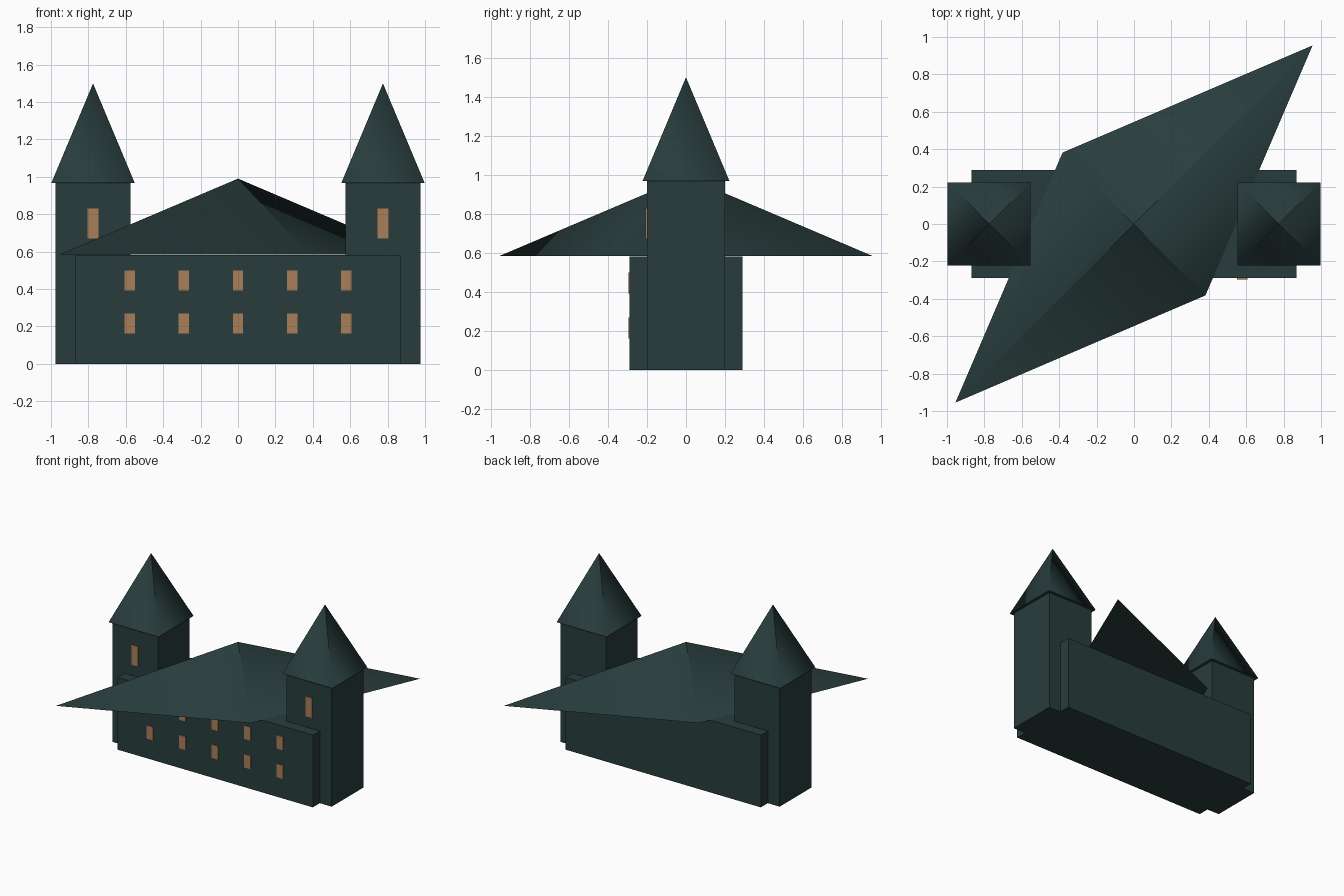
import bpy
import math
from mathutils import Vector

default = bpy.data.objects.get("Cube")
if default:
    bpy.data.objects.remove(default, do_unlink=True)


def make_material(name, rgb):
    mat = bpy.data.materials.new(name)
    mat.use_nodes = True
    mat.diffuse_color = (*rgb, 1)
    bsdf = mat.node_tree.nodes["Principled BSDF"]
    bsdf.inputs["Base Color"].default_value = (*rgb, 1)
    bsdf.inputs["Roughness"].default_value = 0.9
    return mat


stone = make_material("dark slate stone", (0.022, 0.046, 0.046))
amber = make_material("warm window tan", (0.40, 0.21, 0.10))


def box(name, center, size, mat):
    bpy.ops.mesh.primitive_cube_add(size=1, location=center)
    obj = bpy.context.object
    obj.name = name
    obj.scale = size
    bpy.ops.object.transform_apply(location=False, rotation=False, scale=True)
    obj.data.materials.append(mat)
    return obj


def pyramid(name, center, height, radii, mat):
    """Four-sided roof with softly shaded sides; radii alternate from the front left corner."""
    dirs = [Vector((math.cos(a), math.sin(a), 0))
            for a in (math.radians(90 * k - 45) for k in range(4))]
    corners = [d * radii[k % 2] for k, d in enumerate(dirs)]
    sides = [(k, (k + 1) % 4, 4) for k in range(4)]
    mesh = bpy.data.meshes.new(name)
    mesh.from_pydata(corners + [Vector((0, 0, height))], [], sides + [(3, 2, 1, 0)])
    mesh.materials.append(mat)
    # Each side blends between its corner normals, the tip following the second corner
    soft = [(d + Vector((0, 0, radii[k % 2] / height))).normalized()
            for k, d in enumerate(dirs)]
    normals = []
    for a, b, tip in sides:
        normals += [soft[a], soft[b], soft[b]]
    normals += [Vector((0, 0, -1))] * 4
    mesh.polygons.foreach_set("use_smooth", [True] * len(mesh.polygons))
    mesh.normals_split_custom_set(normals)
    obj = bpy.data.objects.new(name, mesh)
    obj.location = center
    bpy.context.collection.objects.link(obj)
    return obj


# Main hall and its long, diagonally set roof
hall_depth, hall_height = 0.58, 0.582
box("main_hall", (0, 0, hall_height / 2), (1.74, hall_depth, hall_height), stone)
pyramid("main_roof", (0, 0, 0.584), 0.406, (0.54, 1.35), stone)

# Two rows of hall windows
for row, z in (("lower", 0.215), ("upper", 0.445)):
    for i in range(5):
        box(f"{row}_window_{i + 1}", ((i - 2) * 0.29, -hall_depth / 2 - 0.001, z),
            (0.056, 0.009, 0.108), amber)

# End towers with pointed roofs and one front window each
for side, sign in (("left", 1), ("right", -1)):
    x = sign * 0.775
    box(f"{side}_tower", (x, 0, 0.485), (0.402, 0.402, 0.97), stone)
    pyramid(f"{side}_tower_roof", (x, 0, 0.967), 0.532, (0.315, 0.315), stone)
    box(f"{side}_tower_window", (x, -0.202, 0.75), (0.058, 0.009, 0.16), amber)
